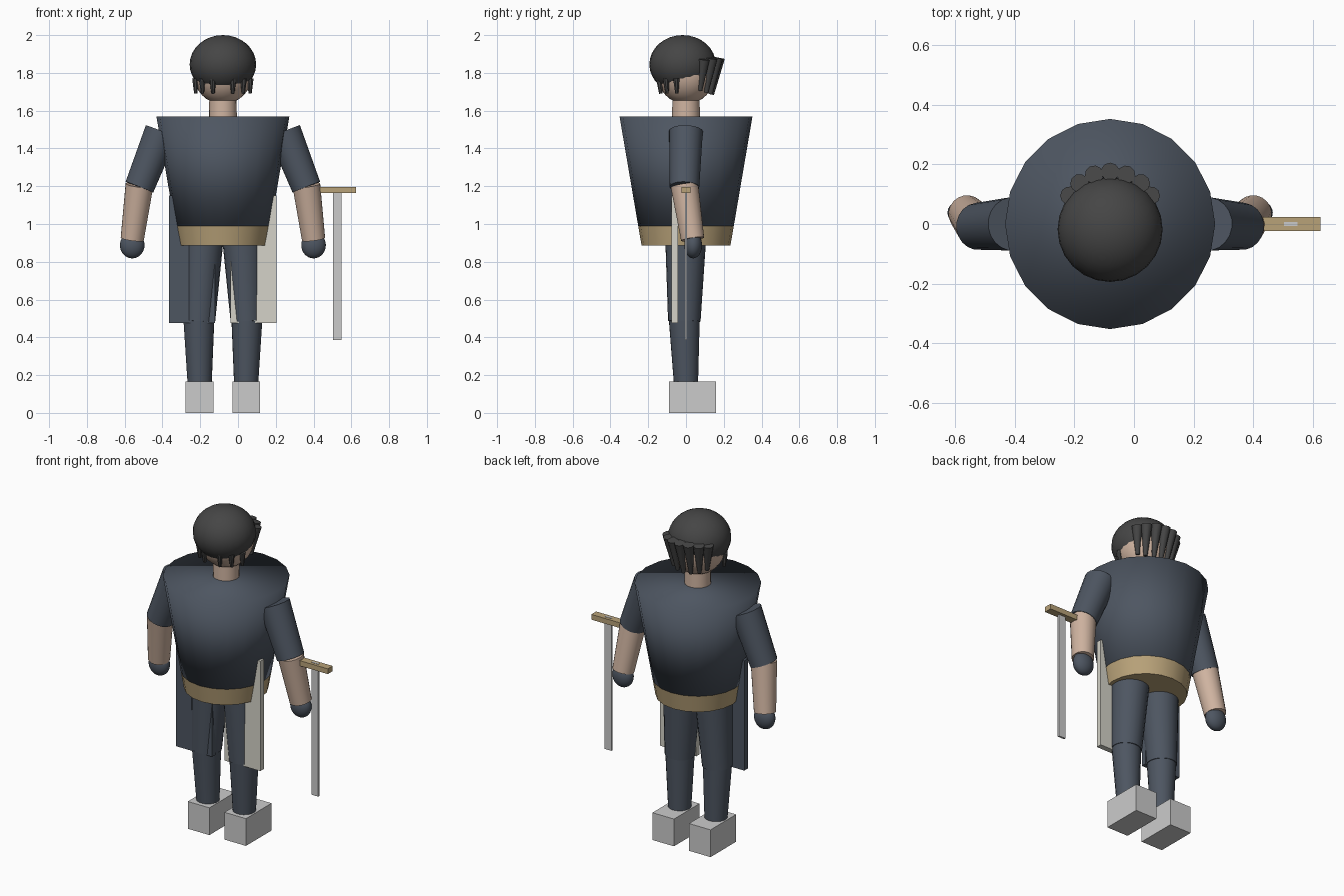
import bpy, bmesh, math
from mathutils import Vector

if "Cube" in bpy.data.objects:
    bpy.data.objects.remove(bpy.data.objects["Cube"])

CX = -0.08  # body axis, the sword hangs to the right of it


def material(name, rgb):
    m = bpy.data.materials.new(name)
    m.diffuse_color = (*rgb, 1)
    m.use_nodes = True
    m.node_tree.nodes["Principled BSDF"].inputs["Base Color"].default_value = m.diffuse_color
    return m


CLOTH = material("dark_cloth", (0.075, 0.092, 0.12))
SKIN = material("skin", (0.62, 0.45, 0.35))
GOLD = material("tan_leather", (0.48, 0.36, 0.19))
HAIR = material("dark_hair", (0.06, 0.06, 0.06))
PALE = material("pale_cloth", (0.66, 0.65, 0.58))


def finish(bm, name, mat=None, smooth=False, angle=None):
    mesh = bpy.data.meshes.new(name)
    bmesh.ops.recalc_face_normals(bm, faces=bm.faces)
    for f in bm.faces:
        f.smooth = smooth
    bm.to_mesh(mesh)
    bm.free()
    ob = bpy.data.objects.new(name, mesh)
    bpy.context.collection.objects.link(ob)
    if mat:
        mesh.materials.append(mat)
    if angle:
        bpy.ops.object.select_all(action='DESELECT')
        ob.select_set(True)
        bpy.context.view_layer.objects.active = ob
        bpy.ops.object.shade_smooth_by_angle(angle=math.radians(angle))
    return ob


def tube(name, a, b, ra, rb, mat, sides=20, angle=40):
    """Tapered cylinder from point a to point b, x measured from the body axis."""
    a, b = Vector(a), Vector(b)
    d = b - a
    bm = bmesh.new()
    bmesh.ops.create_cone(bm, cap_ends=True, segments=sides,
                          radius1=ra, radius2=rb, depth=d.length)
    rot = Vector((0, 0, 1)).rotation_difference(d)
    for v in bm.verts:
        v.co = rot @ v.co + (a + b) / 2 + Vector((CX, 0, 0))
    return finish(bm, name, mat, True, angle)


def ball(name, c, r, mat):
    bm = bmesh.new()
    bmesh.ops.create_uvsphere(bm, u_segments=24, v_segments=16, radius=1)
    for v in bm.verts:
        v.co = Vector((v.co.x * r[0] + c[0] + CX, v.co.y * r[1] + c[1],
                       v.co.z * r[2] + c[2]))
    return finish(bm, name, mat, True)


def box(name, lo, hi, mat=None):
    bm = bmesh.new()
    bmesh.ops.create_cube(bm, size=1)
    for v in bm.verts:
        v.co = Vector([(l + h) / 2 + c * (h - l) for c, l, h in zip(v.co, lo, hi)])
        v.co.x += CX
    return finish(bm, name, mat)


# Torso and flush belt, one continuous taper
tube("torso", (0, 0, 0.99), (0, 0, 1.57), 0.253, 0.352, CLOTH, 20, 180)
tube("belt", (0, 0, 0.885), (0, 0, 0.99), 0.235, 0.253, GOLD, 20)

# Neck, head, hair cap
tube("neck", (0, 0, 1.56), (0, 0, 1.66), 0.074, 0.072, SKIN)
ball("head", (0, 0, 1.80), (0.158, 0.155, 0.165), SKIN)
ball("hair_cap", (0, -0.018, 1.845), (0.176, 0.176, 0.155), HAIR)

# Thick locks at the back of the head
for i, deg in enumerate((35, 53, 72, 90, 108, 127, 145)):
    c, s = math.cos(math.radians(deg)), math.sin(math.radians(deg))
    rt, rb = 0.155 + 0.02 * s, 0.125 + 0.012 * s
    tube(f"back_lock_{i}", (c * rt, s * rt, 1.86 + 0.02 * s),
         (c * (rb + 0.01), s * rb, 1.735 - 0.05 * s), 0.031, 0.011, HAIR, 10)

# Short fringe strands at the front
for i, deg in enumerate((-70, -45, -20, 20, 45, 70)):
    s, c = math.sin(math.radians(deg)), math.cos(math.radians(deg))
    tube(f"fringe_strand_{i}", (s * 0.155, -c * 0.15, 1.77),
         (s * 0.153, -c * 0.142, 1.69), 0.018, 0.009, HAIR, 8)

for s, side in ((-1, "left"), (1, "right")):
    # Arms
    shoulder, elbow, wrist = (s * 0.325, 0, 1.49), (s * 0.442, -0.008, 1.195), (s * 0.48, 0.035, 0.92)
    tube(f"{side}_upper_arm", shoulder, elbow, 0.09, 0.079, CLOTH)
    tube(f"{side}_forearm", (s * 0.442, -0.008, 1.205), wrist, 0.074, 0.062, SKIN)
    ball(f"{side}_hand", (s * 0.48, 0.038, 0.888), (0.065, 0.047, 0.07), CLOTH)
    # Legs and boots
    tube(f"{side}_thigh", (s * 0.106, -0.002, 0.90), (s * 0.127, -0.009, 0.485), 0.107, 0.086, CLOTH)
    tube(f"{side}_shin", (s * 0.127, -0.009, 0.49), (s * 0.123, 0, 0.15), 0.082, 0.064, CLOTH)
    x = s * 0.124
    box(f"{side}_boot", (x - 0.073, -0.09, 0), (x + 0.073, 0.158, 0.167))
    # Coat panels, one dark and one pale
    x = s * 0.163
    box(f"{side}_coat_panel", (x - 0.122, -0.077, 0.477), (x + 0.122, -0.043, 1.15),
        PALE if s > 0 else CLOTH)

# Sword hanging at the right side
box("sword_blade", (0.582, -0.006, 0.385), (0.628, 0.006, 1.197))
box("sword_guard", (0.505, -0.023, 1.163), (0.705, 0.024, 1.195), GOLD)
